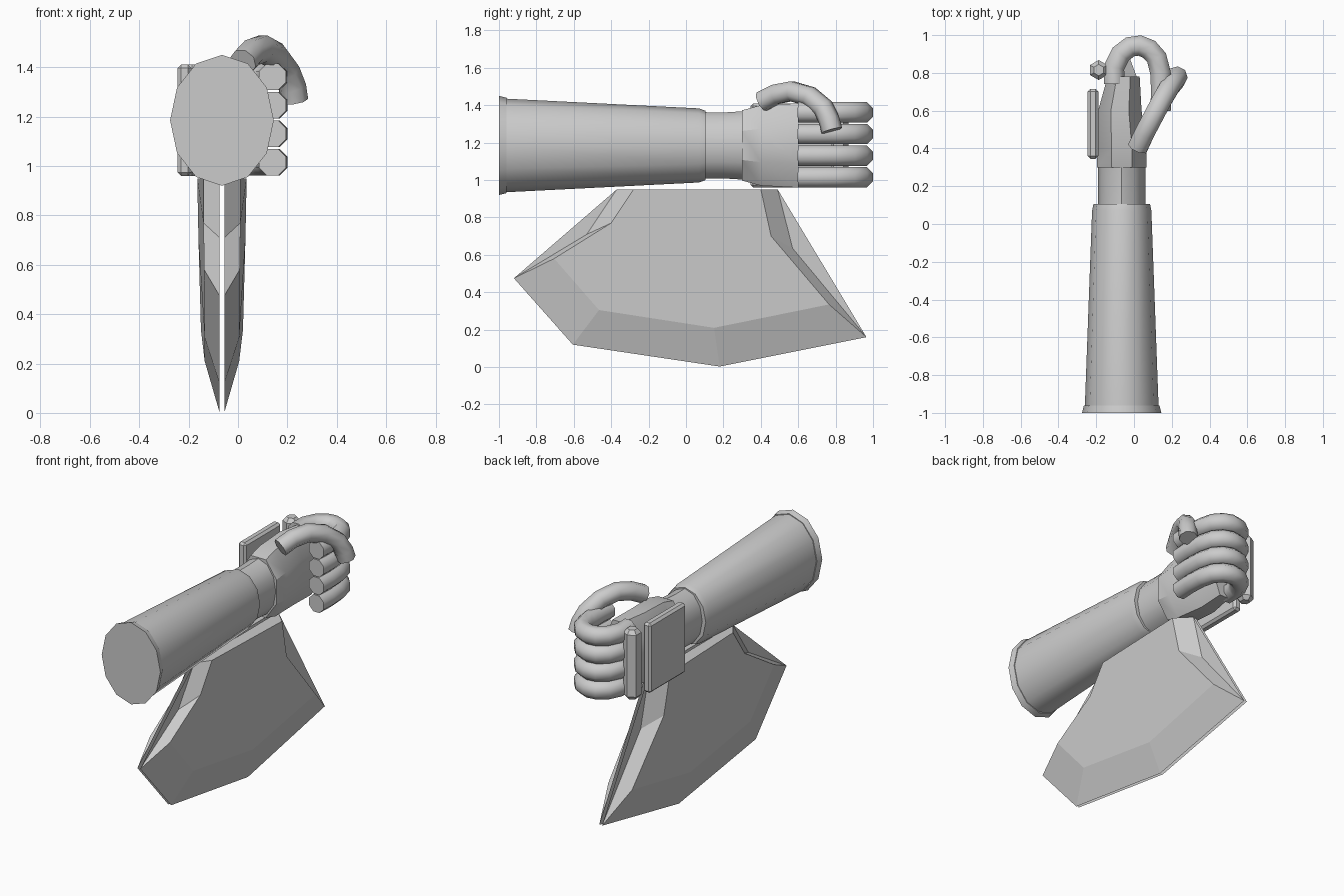
import bpy, bmesh, math
from mathutils import Vector

if "Cube" in bpy.data.objects:
    bpy.data.objects.remove(bpy.data.objects["Cube"])

CX, CZ = -0.065, 1.185   # axis of the arm


def finish(bm, name, smooth=None):
    bmesh.ops.recalc_face_normals(bm, faces=bm.faces[:])
    me = bpy.data.meshes.new(name)
    bm.to_mesh(me)
    bm.free()
    ob = bpy.data.objects.new(name, me)
    bpy.context.collection.objects.link(ob)
    if smooth:
        bpy.ops.object.select_all(action='DESELECT')
        ob.select_set(True)
        bpy.context.view_layer.objects.active = ob
        bpy.ops.object.shade_smooth_by_angle(angle=math.radians(smooth))
    return ob


def skin(rings, name, smooth):
    """Bridge rings of points into a capped tube."""
    bm = bmesh.new()
    vs = [[bm.verts.new(p) for p in r] for r in rings]
    n = len(vs[0])
    for a, b in zip(vs, vs[1:]):
        for i in range(n):
            j = (i + 1) % n
            bm.faces.new((a[i], a[j], b[j], b[i]))
    bm.faces.new(vs[0])
    bm.faces.new(vs[-1])
    return finish(bm, name, smooth)


def loft(sections, n, name, smooth=40, turn=0.0):
    """Sections along y: (y, centre x, centre z, radius x, radius z)."""
    rings = []
    for y, cx, cz, rx, rz in sections:
        angs = [2 * math.pi * (i + turn) / n for i in range(n)]
        rings.append([(cx + rx * math.sin(a), y, cz + rz * math.cos(a)) for a in angs])
    return skin(rings, name, smooth)


def sweep(path, r, name, n=8):
    pts = [Vector(p) for p in path]
    rings = []
    for i, p in enumerate(pts):
        t = (pts[min(i + 1, len(pts) - 1)] - pts[max(i - 1, 0)]).normalized()
        ref = Vector((0.75, -0.4, 0)) if name == "thumb" else Vector((0, 0, 1))
        side = t.cross(ref).normalized()
        up = side.cross(t)
        angs = [2 * math.pi * (k + 0.5) / n for k in range(n)]
        rings.append([p + r * (side * math.cos(a) + up * math.sin(a)) for a in angs])
    return skin(rings, name, 50)


# Forearm with flared rim, wrist and palm
loft([(-1.0, CX, CZ, .21, .265), (-.96, CX, CZ, .20, .255), (-.96, CX, CZ, .195, .25),
      (.07, CX, CZ, .157, .198), (.105, CX, CZ, .15, .185)], 12, "forearm")
loft([(.08, CX, CZ, .125, .178), (.2, CX, CZ, .125, .176), (.31, CX, CZ, .125, .183)],
     12, "wrist")
k = 1 / math.cos(math.pi / 8)
loft([(.3, CX, CZ, .13 * k, .188 * k), (.4, CX, CZ, .13 * k, .215 * k),
      (.6, CX - .01, CZ, .115 * k, .225 * k), (.78, CX + .01, CZ, .085 * k, .222 * k)],
     8, "palm", 30, 0.5)

# Four curled fingers
curl = [(-.105, .74), (-.105, .83), (-.07, .9), (-.02, .938), (.03, .945),
        (.08, .925), (.12, .88), (.14, .8), (.145, .7), (.14, .6)]
for f in range(4):
    z = 1.015 + f * .1155
    sweep([(x, y, z) for x, y in curl], .059, f"finger_{f + 1}")

# Thumb arching over the fist
sweep([(.02, .405, 1.42), (.055, .48, 1.458), (.1, .565, 1.475), (.15, .66, 1.447),
       (.195, .735, 1.385), (.22, .765, 1.32), (.228, .78, 1.265)], .057, "thumb")

# Vertical knuckle bar with chamfered ends
rings = []
for z, r in ((.96, .03), (.985, .053), (1.385, .053), (1.41, .03)):
    rings.append([(-.187 + r * math.sin(i * math.pi / 3),
                   .815 + r * math.cos(i * math.pi / 3), z) for i in range(6)])
skin(rings, "knuckle_bar", None)

# Plate on the back of the hand
bm = bmesh.new()
bmesh.ops.create_cube(bm, size=1)
for v in bm.verts:
    v.co = Vector((-.217 + v.co.x * .056, .53 + v.co.y * .37, CZ + v.co.z * .45))
bmesh.ops.bevel(bm, geom=bm.edges[:], offset=.014, segments=1, affect='EDGES')
finish(bm, "hand_plate")

# Twin axe blades: cutting outline on the inner plane, raised inset face outside
edge = [(-.37, .95), (-.53, .71), (-.92, .475), (-.605, .12),
        (.18, .003), (.965, .16), (.57, .635), (.49, .95)]
inset = [(-.28, .95, .075), (-.4, .77, .075), (-.705, .58, .072), (-.465, .305, .07),
         (.15, .21, .07), (.765, .335, .085), (.455, .7, .095), (.4, .95, .1)]
for side, name in ((1, "blade_right"), (-1, "blade_left")):
    bm = bmesh.new()
    a = [bm.verts.new((CX + side * .01, y, z)) for y, z in edge]
    b = [bm.verts.new((CX + side * d, y, z)) for y, z, d in inset]
    for i in range(8):
        j = (i + 1) % 8
        bm.faces.new((a[i], a[j], b[j], b[i]))
    bm.faces.new(b)
    bm.faces.new([a[i] for i in (0, 2, 3, 4, 5, 7)])   # flat inner side
    finish(bm, name)
